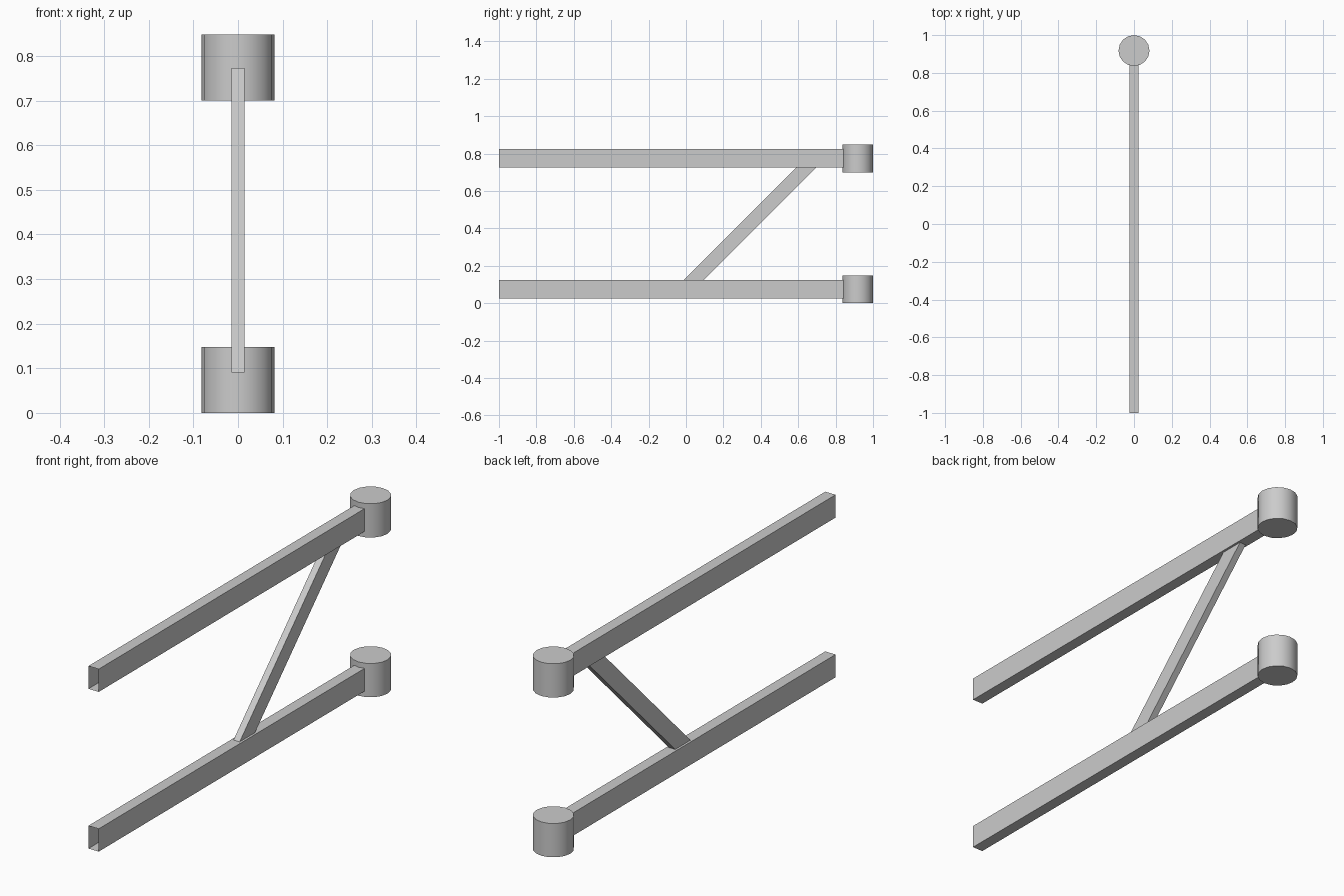
import bpy
import bmesh
import math

cube = bpy.data.objects.get("Cube")
if cube:
    bpy.data.objects.remove(cube, do_unlink=True)

grey = bpy.data.materials.new("plain grey")
grey.use_nodes = True
COLOUR = (0.6, 0.6, 0.6, 1)
grey.diffuse_color = COLOUR
grey.node_tree.nodes["Principled BSDF"].inputs["Base Color"].default_value = COLOUR


def extrude_profile(name, points, step, capped):
    """Sweep a closed profile along a step vector, optionally closing both ends."""
    bm = bmesh.new()
    near = [bm.verts.new(p) for p in points]
    far = [bm.verts.new([a + b for a, b in zip(p, step)]) for p in points]
    n = len(points)
    for i in range(n):
        j = (i + 1) % n
        bm.faces.new((near[i], near[j], far[j], far[i]))
    if capped:
        bm.faces.new(near)
        bm.faces.new(far)
    bmesh.ops.recalc_face_normals(bm, faces=bm.faces)
    mesh = bpy.data.meshes.new(name)
    bm.to_mesh(mesh)
    bm.free()
    mesh.materials.append(grey)
    obj = bpy.data.objects.new(name, mesh)
    bpy.context.collection.objects.link(obj)
    return obj


HALF_W, HALF_H = 0.025, 0.05
RADIUS, HINGE_H = 0.082, 0.148

for label, base in (("lower", 0.0), ("upper", 0.70)):
    # Hollow rectangular rail, open at its front end
    mid = base + 0.075
    section = [(x, -1, mid + z) for x, z in (
        (-HALF_W, -HALF_H), (HALF_W, -HALF_H), (HALF_W, HALF_H), (-HALF_W, HALF_H))]
    extrude_profile(label + "_rail", section, (0, 1.85, 0), False)

    # Upright hinge barrel at the back end
    bpy.ops.mesh.primitive_cylinder_add(
        vertices=16, radius=RADIUS, depth=HINGE_H,
        location=(0, 1 - RADIUS, base + HINGE_H / 2))
    barrel = bpy.context.object
    barrel.name = label + "_hinge_barrel"
    barrel.data.materials.append(grey)
    bpy.ops.object.shade_smooth_by_angle(angle=math.radians(40))

# Diagonal brace between the rails, its ends sunk inside them
BOTTOM, TOP = 0.09, 0.773
start = BOTTOM - 0.135
outline = [(-0.015, start, BOTTOM), (-0.015, start + 0.106, BOTTOM),
           (-0.015, start + 0.106 + TOP - BOTTOM, TOP), (-0.015, start + TOP - BOTTOM, TOP)]
extrude_profile("diagonal_brace", outline, (0.03, 0, 0), True)
